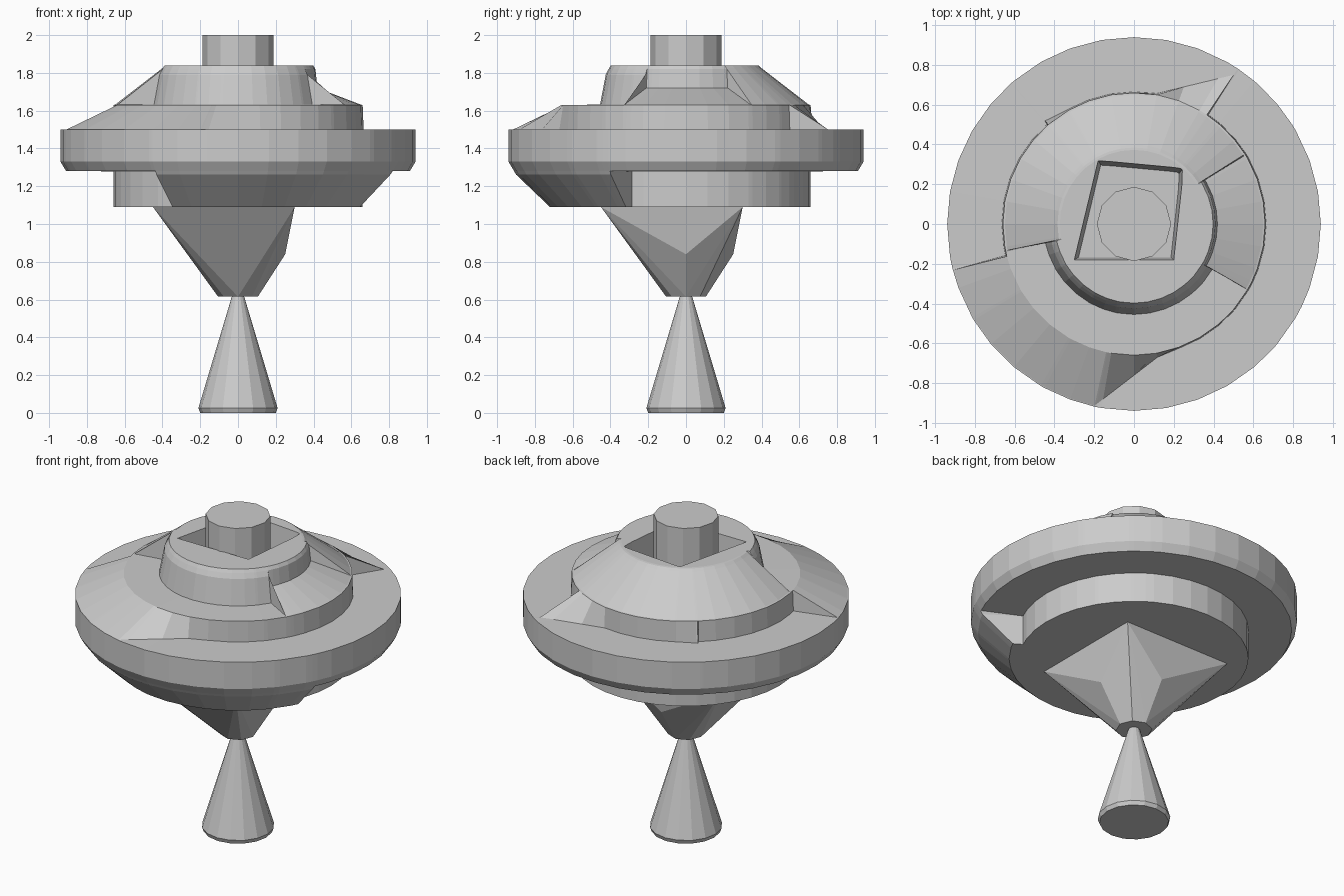
import bpy, bmesh, math
from mathutils import Vector

if "Cube" in bpy.data.objects:
    bpy.data.objects.remove(bpy.data.objects["Cube"])


def make_object(name, bm):
    bmesh.ops.recalc_face_normals(bm, faces=bm.faces)
    mesh = bpy.data.meshes.new(name)
    bm.to_mesh(mesh)
    bm.free()
    obj = bpy.data.objects.new(name, mesh)
    bpy.context.collection.objects.link(obj)
    return obj


def loft(name, rings):
    """Skin a stack of equally sized point rings and cap both ends."""
    bm = bmesh.new()
    loops = [[bm.verts.new(p) for p in ring] for ring in rings]
    n = len(loops[0])
    for a, b in zip(loops, loops[1:]):
        for i in range(n):
            j = (i + 1) % n
            bm.faces.new((a[i], a[j], b[j], b[i]))
    bm.faces.new(loops[0][::-1])
    bm.faces.new(loops[-1])
    return make_object(name, bm)


def circle(radius, z, sides):
    return [(radius * math.cos(math.tau * i / sides),
             radius * math.sin(math.tau * i / sides), z) for i in range(sides)]


def ray(deg, p, q):
    """Distance from the axis to the line p-q in the given direction."""
    d = (math.cos(math.radians(deg)), math.sin(math.radians(deg)))
    ex, ey = q[0] - p[0], q[1] - p[1]
    det = d[0] * ey - d[1] * ex
    return (p[0] * ey - p[1] * ex) / det if abs(det) > 1e-6 else 1e6


OPENING = [(0.25, 0.28), (-0.18, 0.32), (-0.30, -0.18), (0.20, -0.18)]


def opening_radius(deg):
    hits = [ray(deg, OPENING[i], OPENING[(i + 1) % 4]) for i in range(4)]
    return min(h for h in hits if h > 0)


def profile(deg):
    # underside: stepped collar, or a long slope at the front
    low = [(0.66, 1.09), (0.66, 1.279)]
    if 241 < deg < 334:
        low = [(0.72, 1.09), (0.90, 1.262)]
    # foot of the middle tier: vertical step, slope or tapering wedge
    foot = 0.665
    if 194 < deg < 258:
        foot = 0.935
    elif 258 <= deg < 332:
        foot = max(foot, min(0.935, ray(deg, (-0.2, -0.915), (0.6, -0.3))))
    elif 56 < deg < 131:
        foot = max(foot, ray(deg, (-0.45, 0.52), (0.5, 0.75)))
    # upper tier: vertical wall at the front, slopes elsewhere
    if 192 < deg < 330:
        tier = [(0.455, 1.632), (0.425, 1.79)]
    elif deg >= 330 or deg < 32:
        tier = [(0.65, 1.632), (0.42, 1.72)]
    else:
        tier = [(0.65, 1.632), (0.40, 1.825)]
    rim = 0.41 if deg >= 192 or deg < 32 else 0.385
    hole = min(opening_radius(deg), rim - 0.02)
    return low + [(0.91, 1.28), (0.94, 1.33), (0.94, 1.50), (foot, 1.501),
                  (0.66, 1.63)] + tier + [(rim, 1.82 if rim > 0.4 else 1.838),
                  (rim - 0.012, 1.84), (hole, 1.84), (hole * 0.93, 1.66)]


# Tiered body with uneven sectors
angles = [i * 10.0 for i in range(36)]
for edge in (32, 56, 131, 192, 194, 241, 258, 330, 332, 334):
    angles += [edge - 0.25, edge + 0.25]
angles += [math.degrees(math.atan2(y, x)) % 360 for x, y in OPENING]
angles = sorted(set(angles))
columns = [[(r * math.cos(math.radians(a)), r * math.sin(math.radians(a)), z)
            for r, z in profile(a)] for a in angles]
loft("tiered_body", list(zip(*columns)))

# Faceted lower hull
bm = bmesh.new()
points = [(x, y, 1.09) for x in (-0.45, 0.30) for y in (-0.45, 0.30)]
points += [(0.25, 0, 0.84), (0, 0.25, 0.84)] + circle(0.105, 0.615, 8)
for p in points:
    bm.verts.new(Vector(p))
bmesh.ops.convex_hull(bm, input=bm.verts)
make_object("lower_hull", bm)

# Flared foot and top post
loft("flared_foot", [circle(0.20, 0.0, 16), circle(0.21, 0.025, 16),
                     circle(0.03, 0.625, 16)])
loft("top_post", [circle(0.187, 1.64, 12), circle(0.187, 2.0, 12)])
